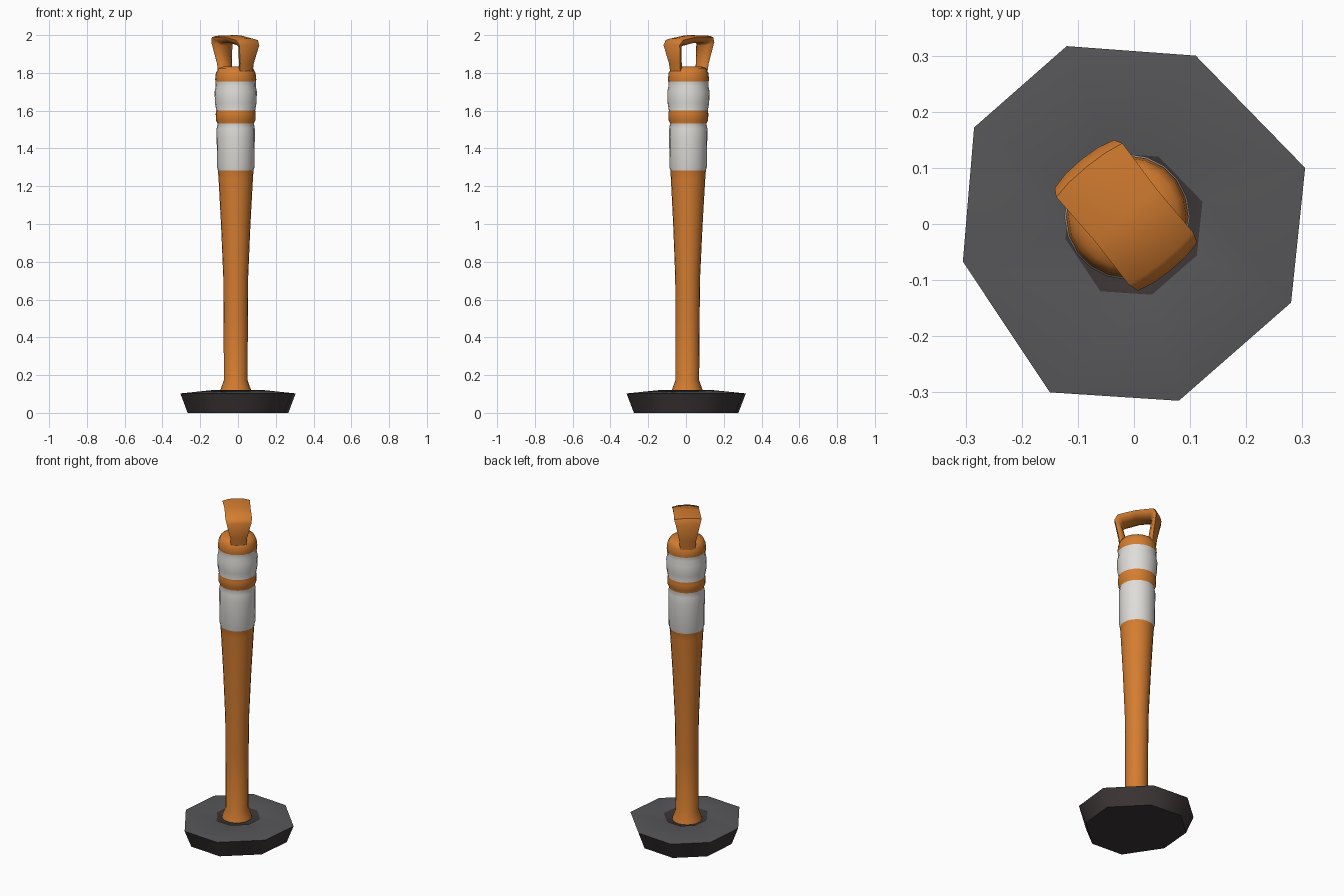
import bpy, bmesh, math
from mathutils import Vector

if "Cube" in bpy.data.objects:
    bpy.data.objects.remove(bpy.data.objects["Cube"])


def material(name, rgb):
    m = bpy.data.materials.new(name)
    m.diffuse_color = (*rgb, 1)
    m.use_nodes = True
    m.node_tree.nodes["Principled BSDF"].inputs["Base Color"].default_value = m.diffuse_color
    return m


ORANGE = material("orange plastic", (0.66, 0.205, 0.03))
WHITE = material("reflective white", (0.74, 0.72, 0.69))
GREY = material("rubber grey", (0.095, 0.095, 0.1))
DARK = material("dark rubber", (0.045, 0.036, 0.037))


def loft(name, rings, mats, band_mats, angle):
    """Skin a list of equal-length rings, cap both ends."""
    bm = bmesh.new()
    loops = [[bm.verts.new(p) for p in r] for r in rings]
    n = len(loops[0])
    for k, (a, b) in enumerate(zip(loops, loops[1:])):
        for i in range(n):
            j = (i + 1) % n
            f = bm.faces.new((a[i], a[j], b[j], b[i]))
            f.material_index = band_mats[k]
    bm.faces.new(loops[0][::-1]).material_index = band_mats[0]
    bm.faces.new(loops[-1]).material_index = band_mats[-1]
    bmesh.ops.recalc_face_normals(bm, faces=bm.faces)
    me = bpy.data.meshes.new(name)
    bm.to_mesh(me)
    bm.free()
    for m in mats:
        me.materials.append(m)
    me.shade_smooth()
    me.set_sharp_from_angle(angle=math.radians(angle))
    ob = bpy.data.objects.new(name, me)
    bpy.context.collection.objects.link(ob)
    return ob


# Weighted base: uneven octagon, flared wall, shallow crown with a socket recess
outline = [(0.305, 0.10), (0.11, 0.30), (-0.12, 0.317), (-0.285, 0.172),
           (-0.305, -0.067), (-0.15, -0.30), (0.08, -0.315), (0.28, -0.14)]
levels = [(0.875, 0.0), (1.0, 0.103), (0.40, 0.122), (0.34, 0.112)]
rings = [[(x * s, y * s, z) for x, y in outline] for s, z in levels]
loft("base", rings, [GREY, DARK], [1, 0, 1], 50)

# Post: lathed profile (radius, height, colour of the band above: 0 orange, 1 white)
profile = [(0.085, 0.10, 0), (0.080, 0.125, 0), (0.063, 0.172, 0), (0.064, 0.50, 0),
           (0.066, 0.72, 0), (0.078, 1.00, 0), (0.091, 1.24, 0), (0.094, 1.283, 1),
           (0.099, 1.30, 1), (0.101, 1.46, 1), (0.101, 1.505, 1), (0.096, 1.532, 0),
           (0.105, 1.55, 0), (0.106, 1.585, 0), (0.103, 1.60, 1), (0.110, 1.64, 1),
           (0.112, 1.70, 1), (0.106, 1.73, 1), (0.107, 1.754, 0), (0.109, 1.765, 0),
           (0.105, 1.80, 0), (0.092, 1.825, 0), (0.06, 1.835, 0)]
SIDES = 20
rings = []
for r, z, c in profile:
    cy = 0.006 + 0.004 * z
    rings.append([(-0.012 + r * math.cos(2 * math.pi * i / SIDES),
                   cy + r * math.sin(2 * math.pi * i / SIDES), z) for i in range(SIDES)])
loft("post", rings, [ORANGE, WHITE], [p[2] for p in profile[:-1]], 50)

# Carry handle: flattened bar bent into a frame, turned diagonally across the top
U = Vector((0.63, -0.777, 0))
V = Vector((0.777, 0.63, 0))
UP = Vector((0, 0, 1))
CENTRE = Vector((-0.014, 0.015, 0))
# outer (u, z), inner (u, z), half width
stations = [((-0.100, 1.79), (-0.055, 1.79), 0.042),
            ((-0.107, 1.85), (-0.066, 1.85), 0.046),
            ((-0.128, 1.968), (-0.084, 1.945), 0.068),
            ((-0.112, 1.998), (-0.076, 1.957), 0.076),
            ((0.0, 2.0), (0.0, 1.957), 0.072),
            ((0.104, 1.982), (0.076, 1.942), 0.074),
            ((0.126, 1.952), (0.086, 1.928), 0.068),
            ((0.107, 1.85), (0.066, 1.85), 0.046),
            ((0.100, 1.79), (0.055, 1.79), 0.042)]
# section: (blend outer->inner, share of half width)
section = [(0.0, 0.0), (0.05, 0.55), (0.22, 1.0), (0.6, 0.92), (1.0, 0.45),
           (1.0, -0.45), (0.6, -0.92), (0.22, -1.0), (0.05, -0.55)]
rings = []
for (uo, zo), (ui, zi), w in stations:
    rings.append([CENTRE + U * (uo + (ui - uo) * t) + UP * (zo + (zi - zo) * t) + V * (w * s)
                  for t, s in section])
loft("handle", rings, [ORANGE], [0] * (len(stations) - 1), 50)
